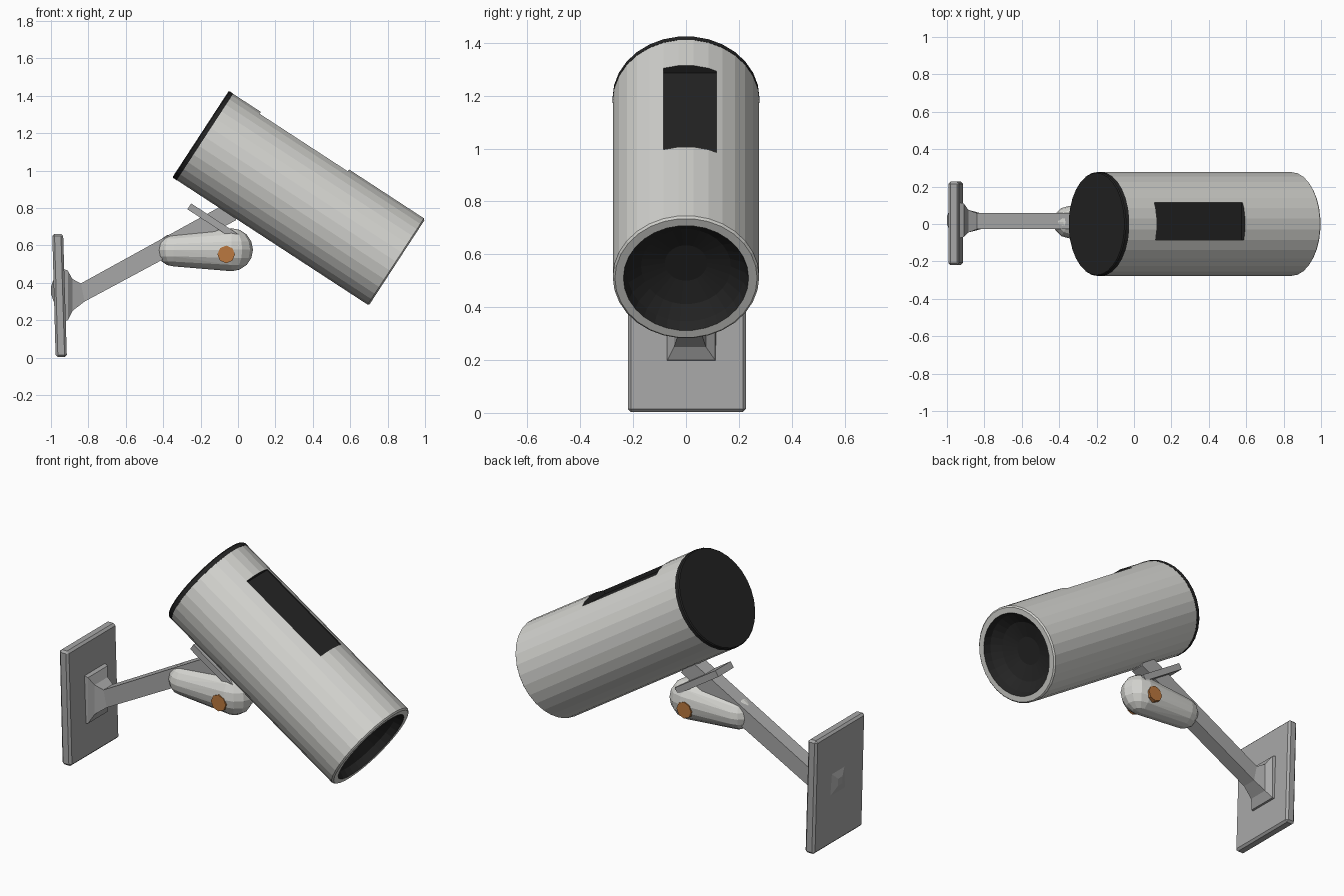
import bpy, bmesh, math
from mathutils import Vector, Matrix

if "Cube" in bpy.data.objects:
    bpy.data.objects.remove(bpy.data.objects["Cube"])


def material(name, rgb):
    m = bpy.data.materials.new(name)
    m.diffuse_color = (*rgb, 1)
    m.use_nodes = True
    m.node_tree.nodes["Principled BSDF"].inputs["Base Color"].default_value = m.diffuse_color
    return m


SHELL = material("light grey shell", (0.66, 0.66, 0.63))
METAL = material("mid grey metal", (0.39, 0.39, 0.39))
DARK = material("near black", (0.018, 0.018, 0.018))
COPPER = material("copper orange", (0.50, 0.19, 0.05))


def finish(bm, name, mats, matrix=None):
    bmesh.ops.recalc_face_normals(bm, faces=bm.faces)
    if matrix:
        bm.transform(matrix)
    me = bpy.data.meshes.new(name)
    bm.to_mesh(me)
    bm.free()
    for m in mats:
        me.materials.append(m)
    ob = bpy.data.objects.new(name, me)
    bpy.context.collection.objects.link(ob)
    return ob


def loft(name, rings, mats, matrix=None, dark_from=None):
    """Skin a list of rings with quads and cap both ends."""
    bm = bmesh.new()
    vs = [[bm.verts.new(p) for p in r] for r in rings]
    n = len(rings[0])
    for k in range(len(vs) - 1):
        for i in range(n):
            j = (i + 1) % n
            f = bm.faces.new((vs[k][i], vs[k][j], vs[k + 1][j], vs[k + 1][i]))
            f.material_index = int(dark_from is not None and k >= dark_from)
    bm.faces.new(vs[0])
    bm.faces.new(vs[-1]).material_index = int(dark_from is not None)
    return finish(bm, name, mats, matrix)


def circle(s, r, n=30):
    return [(s, r * math.cos(2 * math.pi * i / n), r * math.sin(2 * math.pi * i / n)) for i in range(n)]


def rect_x(x, y0, y1, z0, z1, shear=0.0):
    return [(x + shear, y0, z0), (x + shear, y1, z0), (x, y1, z1), (x, y0, z1)]


def rect_z(z, x0, x1, y0, y1):
    return [(x0, y0, z), (x1, y0, z), (x1, y1, z), (x0, y1, z)]


def bevel(ob, width):
    b = ob.modifiers.new("Bevel", 'BEVEL')
    b.width, b.segments = width, 1


# Tilted frame: local x runs along the barrel, origin at its back centre
u = Vector((1.05, 0, -0.685)).normalized()
n = Vector((-u.z, 0, u.x))
tilt = Matrix(((u.x, 0, n.x, -0.20), (0, 1, 0, 0), (u.z, 0, n.z, 1.195), (0, 0, 0, 1)))

# Barrel with dark hollow front
R, L = 0.277, 1.254
barrel = loft("barrel", [circle(s, r) for s, r in
              ((0.028, R), (L - 0.008, R), (L, R - 0.008), (L, 0.237),
               (L - 0.04, 0.222), (L - 0.08, 0.17), (L - 0.105, 0.08))],
              [SHELL, DARK], tilt, dark_from=3)
loft("back_cap", [circle(0, R - 0.004), circle(0.006, R + 0.001), circle(0.028, R + 0.001)], [DARK], tilt)

# Dark recessed panel on top of the barrel
cutter = loft("panel_cutter", [rect_x(0.205, -0.085, 0.115, 0.243, 0.4),
                               rect_x(0.768, -0.085, 0.115, 0.243, 0.4)], [SHELL, DARK], tilt)
for p in cutter.data.polygons:
    p.material_index = 1
cutter.hide_render = True
cutter.hide_viewport = True
cut = barrel.modifiers.new("Panel", 'BOOLEAN')
cut.operation, cut.solver, cut.object = 'DIFFERENCE', 'EXACT', cutter

# Wall plate, slightly leaning, with a small boss behind
plate = loft("wall_plate", [rect_z(0.003, -0.975, -0.915, -0.22, 0.227),
                            rect_z(0.662, -0.993, -0.935, -0.22, 0.227)], [METAL])
bevel(plate, 0.012)
loft("plate_boss", [rect_x(-0.978, -0.06, 0.10, 0.28, 0.44),
                    rect_x(-1.0, 0.00, 0.04, 0.34, 0.38)], [METAL])

# Arm with flared foot
loft("arm", [rect_x(-0.935, -0.075, 0.115, 0.195, 0.475),
             rect_x(-0.91, -0.07, 0.11, 0.20, 0.465),
             rect_x(-0.885, -0.045, 0.075, 0.25, 0.42),
             rect_x(-0.84, -0.028, 0.058, 0.30, 0.397, 0.02),
             rect_x(-0.05, -0.028, 0.058, 0.735, 0.832, 0.04)], [METAL])

# Clamp strip below the barrel
strip = loft("clamp_strip", [rect_x(0.16, -0.05, 0.09, -0.375, -0.338),
                             rect_x(0.47, -0.05, 0.09, -0.375, -0.338)], [METAL], tilt)

# Pivot housing: hull of a small and a large ball
bm = bmesh.new()
for x, z, r, sy in ((-0.345, 0.575, 0.087, 1.0), (-0.035, 0.577, 0.115, 0.85)):
    bmesh.ops.create_uvsphere(bm, u_segments=12, v_segments=8, radius=r,
                              matrix=Matrix.Translation((x, 0.01, z)) @ Matrix.Diagonal((1, sy, 1, 1)))
res = bmesh.ops.convex_hull(bm, input=bm.verts)
junk = {g for k in ("geom_interior", "geom_unused") for g in res[k] if isinstance(g, bmesh.types.BMVert)}
bmesh.ops.delete(bm, geom=list(junk), context='VERTS')
finish(bm, "pivot_housing", [SHELL])

# Pivot bolt through the housing
turn = Matrix.Translation((-0.063, 0.01, 0.552)) @ Matrix.Rotation(math.pi / 2, 4, 'Z')
loft("pivot_bolt", [circle(-0.1, 0.047, 8), circle(0.1, 0.047, 8)], [COPPER], turn)
